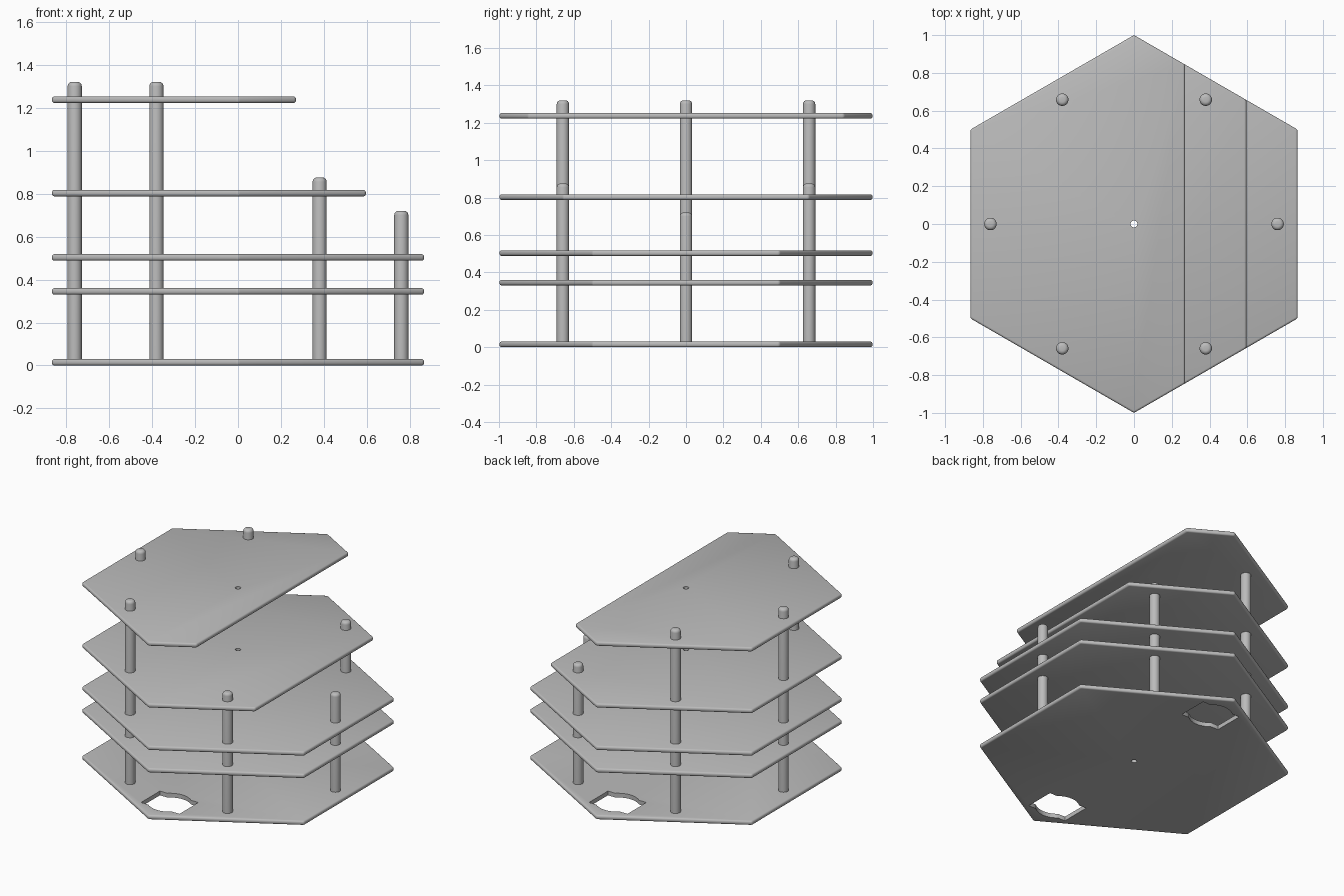
import bpy, bmesh, math
from mathutils import Vector

if "Cube" in bpy.data.objects:
    bpy.data.objects.remove(bpy.data.objects["Cube"], do_unlink=True)

grey = bpy.data.materials.new("plain_grey")
grey.use_nodes = True
grey.diffuse_color = (0.5, 0.5, 0.5, 1)
grey.node_tree.nodes["Principled BSDF"].inputs["Base Color"].default_value = (0.5, 0.5, 0.5, 1)

THICK = 0.03
RING = 0.76  # distance of posts and slots from the centre


def make_object(name, bm):
    bmesh.ops.recalc_face_normals(bm, faces=bm.faces)
    mesh = bpy.data.meshes.new(name)
    bm.to_mesh(mesh)
    bm.free()
    mesh.materials.append(grey)
    obj = bpy.data.objects.new(name, mesh)
    bpy.context.collection.objects.link(obj)
    return obj


def activate(obj):
    bpy.ops.object.select_all(action='DESELECT')
    obj.select_set(True)
    bpy.context.view_layer.objects.active = obj


def smooth(obj):
    activate(obj)
    bpy.ops.object.shade_smooth_by_angle(angle=math.radians(40))


def cut(obj, cutter):
    mod = obj.modifiers.new("cut", 'BOOLEAN')
    mod.operation = 'DIFFERENCE'
    mod.solver = 'EXACT'
    mod.object = cutter
    activate(obj)
    bpy.ops.object.modifier_apply(modifier=mod.name)
    bpy.data.objects.remove(cutter, do_unlink=True)


def round_cutter(x, y, z, radius):
    bm = bmesh.new()
    bmesh.ops.create_cone(bm, cap_ends=True, segments=32, radius1=radius, radius2=radius, depth=0.2)
    bmesh.ops.translate(bm, verts=bm.verts, vec=(x, y, z))
    return make_object("round_cutter", bm)


def box_cutter(x, y, z, width, length):
    bm = bmesh.new()
    bmesh.ops.create_cube(bm, size=1)
    bmesh.ops.scale(bm, verts=bm.verts, vec=(width, length, 0.2))
    bmesh.ops.translate(bm, verts=bm.verts, vec=(x, y, z))
    return make_object("box_cutter", bm)


def plate(name, z, trim=None):
    # hexagon with a point to the front, optionally trimmed straight at x = trim
    bm = bmesh.new()
    corners = [math.radians(90 + 60 * i) for i in range(6)]
    face = bm.faces.new([bm.verts.new((math.cos(a), math.sin(a), z)) for a in corners])
    if trim is not None:
        bmesh.ops.bisect_plane(bm, geom=bm.verts[:] + bm.edges[:] + bm.faces[:],
                               plane_co=(trim, 0, 0), plane_no=(1, 0, 0), clear_outer=True)
    solid = bmesh.ops.extrude_face_region(bm, geom=bm.faces[:])
    top = [v for v in solid["geom"] if isinstance(v, bmesh.types.BMVert)]
    bmesh.ops.translate(bm, verts=top, vec=(0, 0, THICK))
    bmesh.ops.recalc_face_normals(bm, faces=bm.faces)
    bmesh.ops.bevel(bm, geom=bm.edges[:], offset=0.011, segments=3, profile=0.5, affect='EDGES')
    obj = make_object(name, bm)
    cut(obj, round_cutter(0, 0, z, 0.018))
    return obj


def post(name, angle, height):
    # round post with a softened top rim
    start = THICK / 2
    bm = bmesh.new()
    bmesh.ops.create_cone(bm, cap_ends=True, segments=32, radius1=0.033, radius2=0.033,
                          depth=height - start)
    a = math.radians(angle)
    bmesh.ops.translate(bm, verts=bm.verts,
                        vec=Vector((RING * math.cos(a), RING * math.sin(a), (height + start) / 2)))
    rim = [e for e in bm.edges if all(v.co.z > height - 0.001 for v in e.verts)]
    bmesh.ops.bevel(bm, geom=rim, offset=0.02, segments=4, profile=0.5, affect='EDGES')
    smooth(make_object(name, bm))


# Base plate with two motor slots
base = plate("base_plate", 0)
for side in (-1, 1):
    cut(base, box_cutter(0, side * RING, 0, 0.3, 0.21))
    cut(base, round_cutter(0, side * RING, 0, 0.14))
smooth(base)

# Upper decks
for name, z, trim in (("lower_deck", 0.33, None), ("middle_deck", 0.488, None),
                      ("upper_deck", 0.787, 0.595), ("top_deck", 1.222, 0.27)):
    smooth(plate(name, z, trim))

# Posts, stepping down towards the left side
for name, angle, height in (("left_post", 0, 0.72),
                            ("back_left_post", 60, 0.875), ("front_left_post", -60, 0.875),
                            ("back_right_post", 120, 1.32), ("front_right_post", -120, 1.32),
                            ("right_post", 180, 1.32)):
    post(name, angle, height)
